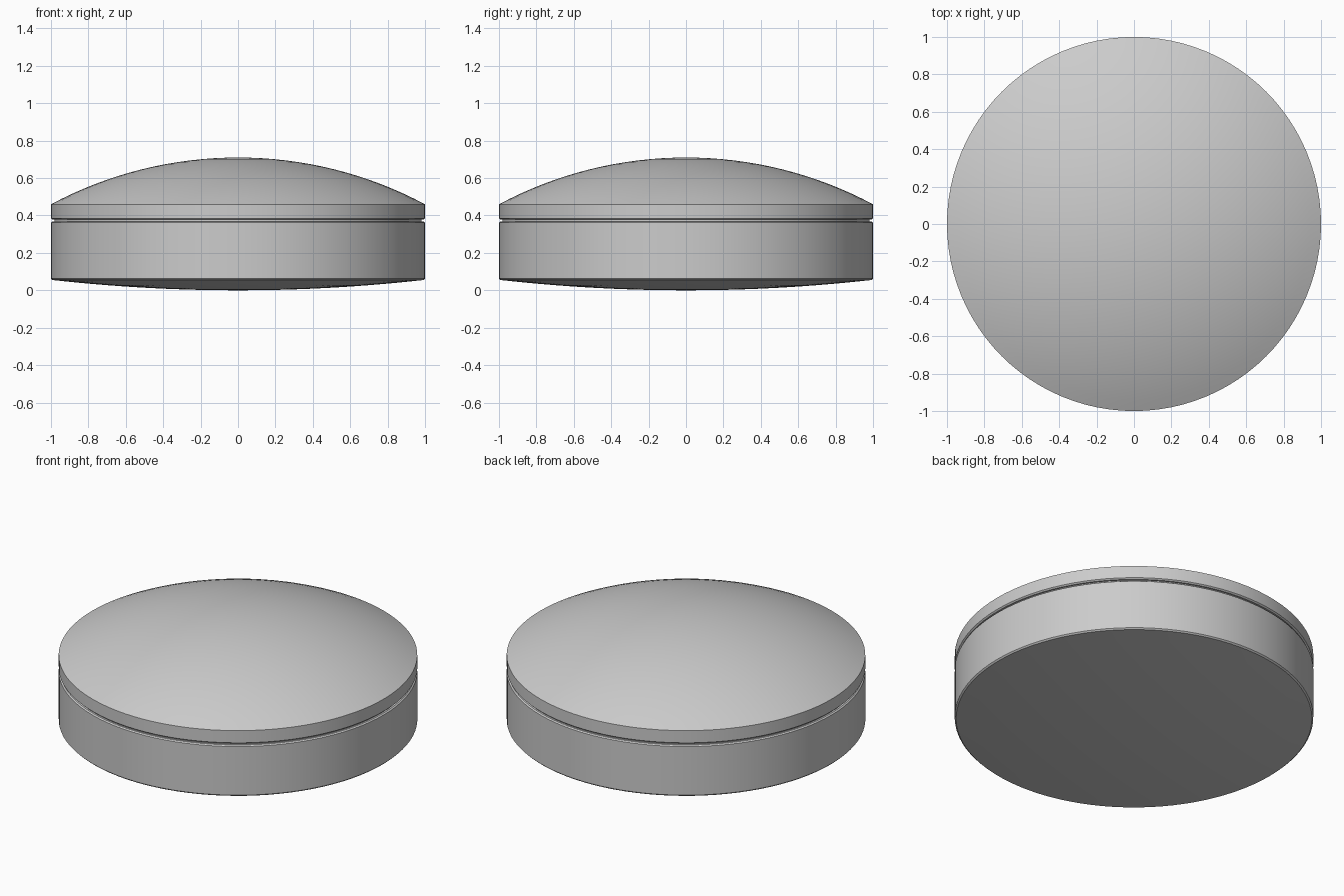
import bpy, bmesh, math
from mathutils import Vector

cube = bpy.data.objects.get("Cube")
if cube:
    bpy.data.objects.remove(cube, do_unlink=True)

SEGMENTS = 96
GREY = (0.6, 0.6, 0.6, 1.0)

mat = bpy.data.materials.new("plain grey")
mat.use_nodes = True
mat.diffuse_color = GREY
mat.node_tree.nodes["Principled BSDF"].inputs["Base Color"].default_value = GREY


def cap(z_rim, z_pole, radius, steps):
    """Spherical cap profile from its pole out to its rim."""
    h = z_rim - z_pole
    big_r = (radius ** 2 + h ** 2) / (2 * abs(h))
    angle = math.asin(radius / big_r)
    points = []
    for i in range(steps + 1):
        a = angle * i / steps
        points.append((big_r * math.sin(a),
                       z_pole + math.copysign(big_r * (1 - math.cos(a)), h)))
    return points


def lathe(name, profile):
    """Revolve a closed (radius, z) profile about the z axis."""
    bm = bmesh.new()
    verts = [bm.verts.new((r, 0, z)) for r, z in profile]
    edges = [bm.edges.new(pair) for pair in zip(verts, verts[1:])]
    bmesh.ops.spin(bm, geom=verts + edges, cent=Vector((0, 0, 0)),
                   axis=Vector((0, 0, 1)), angle=math.tau,
                   steps=SEGMENTS, use_duplicate=False)
    bmesh.ops.remove_doubles(bm, verts=bm.verts[:], dist=1e-5)
    bmesh.ops.recalc_face_normals(bm, faces=bm.faces[:])
    mesh = bpy.data.meshes.new(name)
    bm.to_mesh(mesh)
    bm.free()
    mesh.materials.append(mat)
    obj = bpy.data.objects.new(name, mesh)
    bpy.context.collection.objects.link(obj)
    bpy.ops.object.select_all(action='DESELECT')
    obj.select_set(True)
    bpy.context.view_layer.objects.active = obj
    bpy.ops.object.shade_smooth_by_angle(angle=math.radians(30))
    return obj


# Base: shallow bulging underside, chamfered wall, inner lip that carries the lid
lathe("base", cap(0.055, 0.0, 0.992, 10) + [
    (1.0, 0.063), (1.0, 0.362), (0.992, 0.368),
    (0.982, 0.368), (0.982, 0.40), (0.0, 0.40)])

# Lid: short rim with a small lower chamfer, under a broad domed top
lathe("lid", [(0.0, 0.378), (0.992, 0.378), (1.0, 0.385)]
      + cap(0.46, 0.71, 1.0, 16)[::-1])
